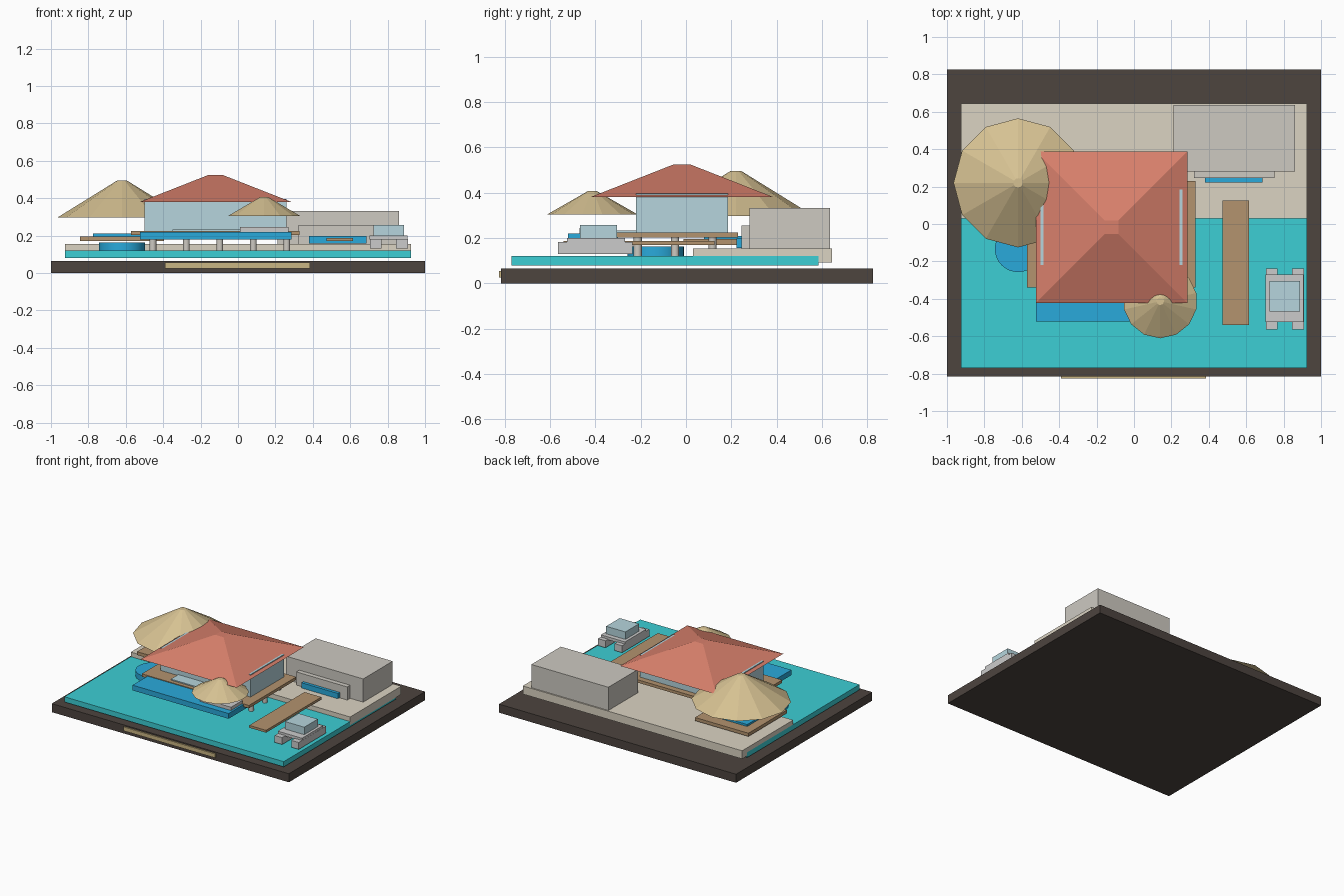
import bpy
from math import radians

if "Cube" in bpy.data.objects:
    bpy.data.objects.remove(bpy.data.objects["Cube"])


def mat(name, r, g, b):
    m = bpy.data.materials.new(name)
    m.diffuse_color = [(c / 255) ** 2.2 for c in (r, g, b)] + [1]
    m.use_nodes = True
    m.node_tree.nodes["Principled BSDF"].inputs["Base Color"].default_value = m.diffuse_color
    return m


STONE = mat("dark_stone", 78, 70, 65)
WATER = mat("lagoon_water", 62, 205, 212)
SAND = mat("sand", 218, 210, 193)
THATCH = mat("thatch", 213, 192, 145)
TILE = mat("roof_tile", 215, 127, 107)
WOOD = mat("wood", 178, 146, 110)
BLUE = mat("pool_blue", 46, 168, 218)
GLASS = mat("glass", 180, 212, 220)
CONCRETE = mat("concrete", 204, 200, 192)
WHITE = mat("white", 222, 222, 222)
BRASS = mat("brass", 200, 180, 130)


def box(name, x, y, z, m):
    """Box from (min, max) ranges on each axis."""
    bpy.ops.mesh.primitive_cube_add(size=1, location=[sum(r) / 2 for r in (x, y, z)])
    o = bpy.context.object
    o.name = name
    o.scale = [r[1] - r[0] for r in (x, y, z)]
    bpy.ops.object.transform_apply(location=False, rotation=False, scale=True)
    o.data.materials.append(m)
    return o


def cone(name, x, y, z, r1, r2, sides, m, turn=0, smooth=False):
    """Upright cone, frustum or cylinder between two heights."""
    bpy.ops.mesh.primitive_cone_add(vertices=sides, radius1=r1, radius2=r2, depth=z[1] - z[0],
                                    location=(x, y, sum(z) / 2), rotation=(0, 0, radians(turn)))
    o = bpy.context.object
    o.name = name
    o.data.materials.append(m)
    if smooth:
        bpy.ops.object.shade_smooth_by_angle(angle=radians(35))
    return o


# Base, plaque, water and beach
box("base", (-1, 1), (-0.815, 0.825), (0, 0.065), STONE)
box("front_plaque", (-0.39, 0.385), (-0.825, -0.81), (0.025, 0.055), BRASS)
box("lagoon", (-0.925, 0.925), (-0.77, 0.585), (0.08, 0.12), WATER)
box("beach", (-0.925, 0.925), (0.03, 0.645), (0.093, 0.155), SAND)

# Main house on stilts
box("house_deck", (-0.573, 0.33), (-0.34, 0.23), (0.203, 0.225), WOOD)
for i in range(5):
    for j in range(3):
        cone("stilt", -0.455 + 0.179 * i, -0.213 + 0.165 * j, (0.117, 0.21),
             0.018, 0.018, 12, CONCRETE, smooth=True)
box("house_walls", (-0.5, 0.26), (-0.22, 0.185), (0.22, 0.396), GLASS)
box("glass_floor", (-0.35, 0.11), (-0.31, -0.15), (0.222, 0.233), GLASS)
cone("house_roof", -0.12, -0.018, (0.38, 0.525), 0.405 * 2 ** 0.5, 0.036 * 2 ** 0.5, 4, TILE, 45)
box("infinity_pool", (-0.525, 0.285), (-0.52, -0.3), (0.18, 0.22), BLUE)

# Small pavilion over the pool
box("bar_counter", (0.01, 0.27), (-0.47, -0.33), (0.22, 0.245), WHITE)
cone("small_thatch_roof", 0.14, -0.413, (0.305, 0.407), 0.198, 0.02, 14, THATCH)

# Large pavilion with plunge pool
box("pavilion_deck", (-0.845, -0.395), (-0.01, 0.455), (0.17, 0.195), WOOD)
box("pavilion_pool", (-0.775, -0.465), (0.08, 0.37), (0.185, 0.21), BLUE)
cone("large_thatch_roof", -0.62, 0.22, (0.297, 0.495), 0.345, 0.025, 12, THATCH)
cone("round_pool", -0.62, -0.133, (0.118, 0.163), 0.124, 0.124, 32, BLUE, smooth=True)

# Back building with porch
box("back_building", (0.21, 0.86), (0.28, 0.635), (0.15, 0.332), CONCRETE)
box("porch", (0.32, 0.75), (0.245, 0.285), (0.15, 0.255), CONCRETE)
box("porch_window", (0.38, 0.687), (0.222, 0.25), (0.157, 0.197), BLUE)

# Jetty and twin-hull boat
box("jetty", (0.473, 0.615), (-0.54, 0.125), (0.17, 0.188), WOOD)
for x in (0.705, 0.845):
    box("boat_hull", (x, x + 0.063), (-0.565, -0.237), (0.13, 0.183), WHITE)
box("boat_deck", (0.703, 0.907), (-0.525, -0.27), (0.178, 0.2), WHITE)
box("boat_cabin", (0.725, 0.887), (-0.468, -0.305), (0.2, 0.257), GLASS)
